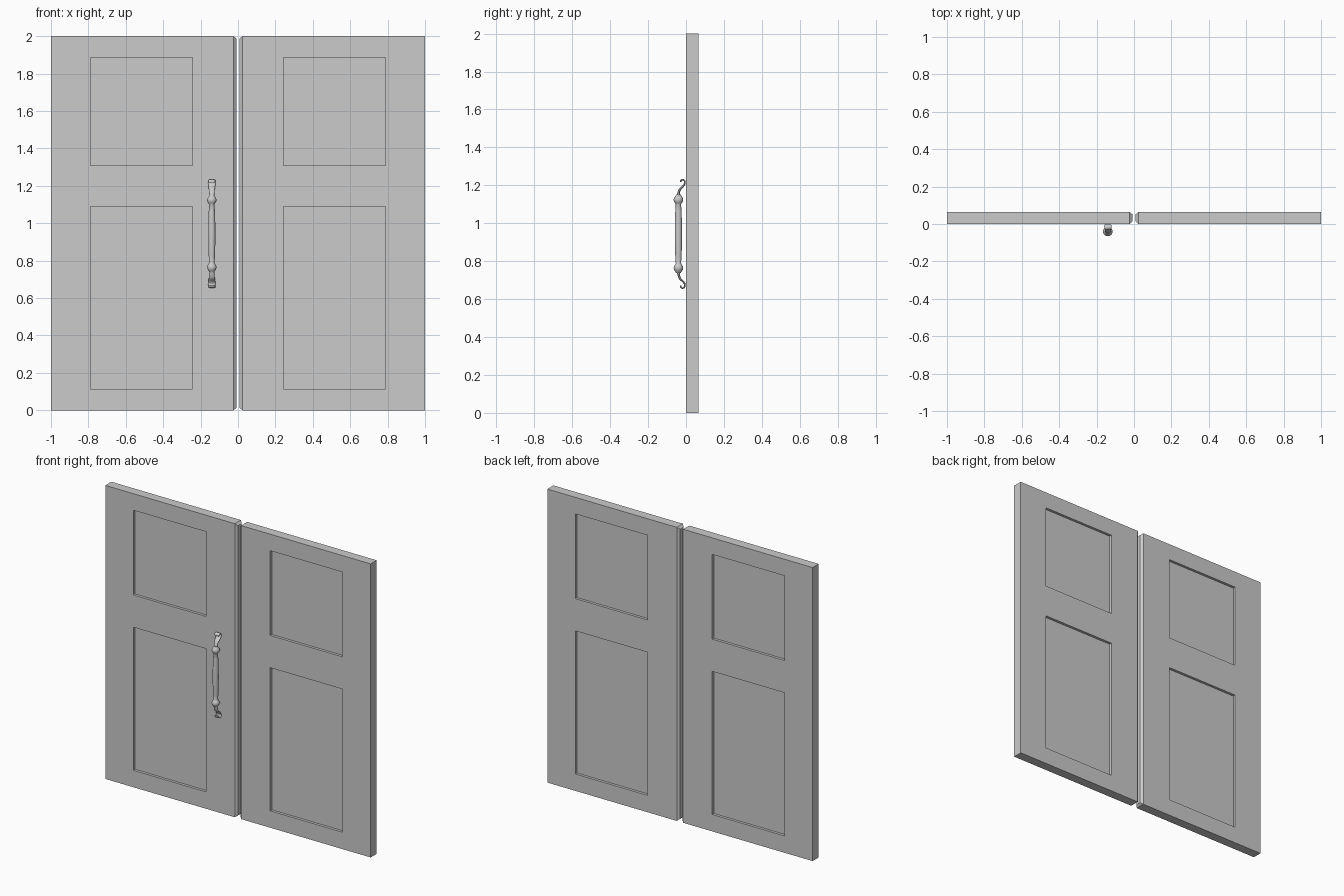
import bpy, bmesh, math
from mathutils import Vector

if "Cube" in bpy.data.objects:
    bpy.data.objects.remove(bpy.data.objects["Cube"])

T = 0.065                                  # door thickness
HX, HY, HZ = -0.14, -0.04, 0.944           # handle centre


def finish(bm, name, smooth=False):
    bmesh.ops.recalc_face_normals(bm, faces=bm.faces[:])
    me = bpy.data.meshes.new(name)
    bm.to_mesh(me)
    bm.free()
    ob = bpy.data.objects.new(name, me)
    bpy.context.collection.objects.link(ob)
    if smooth:
        bpy.ops.object.select_all(action='DESELECT')
        ob.select_set(True)
        bpy.context.view_layer.objects.active = ob
        bpy.ops.object.shade_smooth_by_angle(angle=math.radians(40))
    return ob


def door(name, s):
    bm = bmesh.new()
    bmesh.ops.create_cube(bm, size=1)
    for v in bm.verts:
        v.co = Vector((-0.024 if v.co.x > 0 else -1, T if v.co.y > 0 else 0, 2 if v.co.z > 0 else 0))
    # chamfered meeting edge
    end = [f for f in bm.faces if f.normal.x > 0.9]
    f = bmesh.ops.extrude_discrete_faces(bm, faces=end)['faces'][0]
    for v in f.verts:
        v.co.x = -0.008
        v.co.y += 0.014 if v.co.y < T / 2 else -0.014
        v.co.z += 0.014 if v.co.z < 1 else -0.014
    # recessed panels on both faces
    cuts = [((x, 0, 0), (1, 0, 0)) for x in (-0.789, -0.243)]
    cuts += [((0, 0, z), (0, 0, 1)) for z in (0.115, 1.09, 1.31, 1.887)]
    for co, no in cuts:
        bmesh.ops.bisect_plane(bm, geom=bm.verts[:] + bm.edges[:] + bm.faces[:],
                               plane_co=co, plane_no=no, dist=1e-5)
    bm.normal_update()
    panels = []
    for f in bm.faces:
        c = f.calc_center_median()
        if abs(f.normal.y) > 0.9 and -0.78 < c.x < -0.25 and (0.12 < c.z < 1.08 or 1.32 < c.z < 1.88):
            panels.append(f)
    for f in bmesh.ops.extrude_discrete_faces(bm, faces=panels)['faces']:
        d = 0.018 if f.calc_center_median().y < T / 2 else -0.018
        for v in f.verts:
            v.co.y += d
    for v in bm.verts:
        v.co.x *= s
    finish(bm, name)


def loft(name, rings):
    bm = bmesh.new()
    loops = [[bm.verts.new(p) for p in r] for r in rings]
    n = len(loops[0])
    for a, b in zip(loops, loops[1:]):
        for i in range(n):
            j = (i + 1) % n
            bm.faces.new((a[i], a[j], b[j], b[i]))
    bm.faces.new(loops[0])
    bm.faces.new(loops[-1])
    finish(bm, name, True)


def catmull(pts, steps=5):
    p = [Vector(q) for q in pts]
    p = [2 * p[0] - p[1]] + p + [2 * p[-1] - p[-2]]
    out = []
    for a, b, c, d in zip(p, p[1:], p[2:], p[3:]):
        for k in range(steps):
            t = k / steps
            out.append(0.5 * (2 * b + (c - a) * t + (2 * a - 5 * b + 4 * c - d) * t * t
                              + (3 * b - a - 3 * c + d) * t ** 3))
    return out + [p[-2]]


door("left_door", 1)
door("right_door", -1)

# turned grip with a collar ball at each end: (radius, height from centre)
half = [(0.019, 0), (0.0185, 0.06), (0.0165, 0.12), (0.014, 0.155), (0.017, 0.161),
        (0.0225, 0.169), (0.0255, 0.18), (0.0225, 0.191), (0.017, 0.198), (0.012, 0.207)]
prof = [(r, -z) for r, z in half[:0:-1]] + half
N = 24
circle = [(math.cos(2 * math.pi * i / N), math.sin(2 * math.pi * i / N)) for i in range(N)]
loft("handle_grip", [[(HX + r * c, HY + r * s, HZ + z) for c, s in circle] for r, z in prof])

# scrolled strap arms: (y, height from centre, half width, half thickness)
arm = [(-0.04, 0.195, 0.012, 0.010), (-0.039, 0.215, 0.014, 0.007), (-0.031, 0.236, 0.016, 0.006),
       (-0.017, 0.250, 0.018, 0.005), (-0.007, 0.265, 0.019, 0.0045), (-0.008, 0.280, 0.019, 0.004),
       (-0.018, 0.286, 0.019, 0.004), (-0.027, 0.281, 0.018, 0.004), (-0.028, 0.273, 0.017, 0.004)]
path = catmull(arm)
for name, m in (("handle_arm_upper", 1), ("handle_arm_lower", -1)):
    rings = []
    for i, q in enumerate(path):
        a, b = path[max(i - 1, 0)], path[min(i + 1, len(path) - 1)]
        d = Vector((b[0] - a[0], b[1] - a[1])).normalized()
        rings.append([(HX + q[2] * c, q[0] - d.y * q[3] * s, HZ + m * (q[1] + d.x * q[3] * s))
                      for c, s in circle])
    loft(name, rings)
